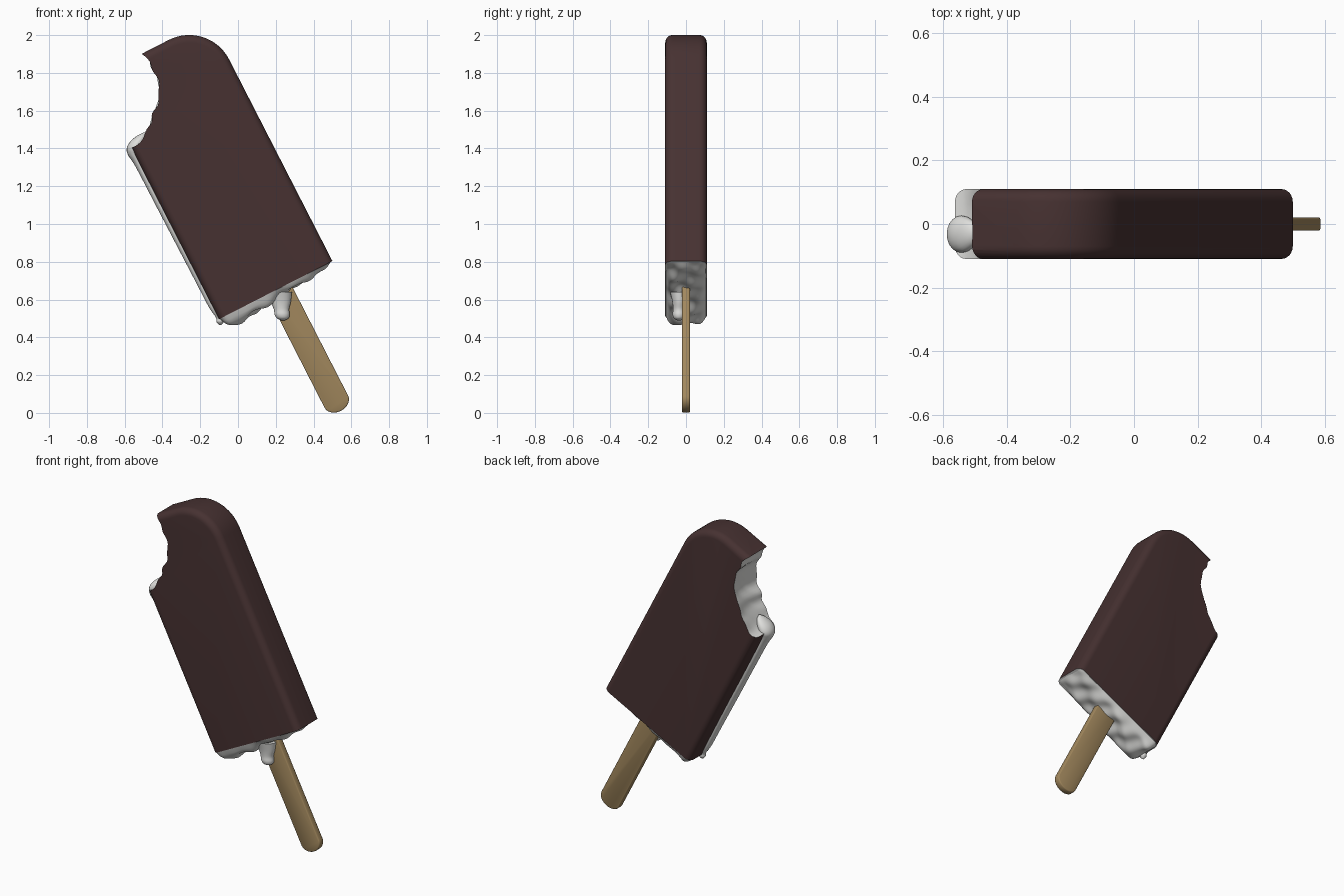
import bpy, bmesh, math
from mathutils import Vector

if "Cube" in bpy.data.objects:
    bpy.data.objects.remove(bpy.data.objects["Cube"])

CU, SU = 0.89, 0.456            # tilt of the whole bar
HW, HT, LEN, RAD, EDGE = 0.337, 0.11, 1.437, 0.237, 0.04


def world(u, y, v):
    """Bar coordinates (across, depth, along) to world."""
    return Vector((0.2 + CU * u - SU * v, y, 0.65 + SU * u + CU * v))


def material(name, rgb):
    m = bpy.data.materials.new(name)
    m.diffuse_color = (*rgb, 1)
    m.use_nodes = True
    m.node_tree.nodes["Principled BSDF"].inputs["Base Color"].default_value = m.diffuse_color
    return m


CHOC = material("dark chocolate", (0.062, 0.031, 0.031))
CREAM = material("vanilla white", (0.74, 0.74, 0.72))
WOOD = material("wood", (0.36, 0.245, 0.11))


def finish(bm, name, mats, angle=40):
    bmesh.ops.recalc_face_normals(bm, faces=bm.faces)
    me = bpy.data.meshes.new(name)
    bm.to_mesh(me)
    bm.free()
    ob = bpy.data.objects.new(name, me)
    bpy.context.collection.objects.link(ob)
    for m in mats:
        me.materials.append(m)
    smooth(ob, angle)
    return ob


def smooth(ob, angle):
    bpy.ops.object.select_all(action='DESELECT')
    ob.select_set(True)
    bpy.context.view_layer.objects.active = ob
    bpy.ops.object.shade_smooth_by_angle(angle=math.radians(angle))


def loft(rings):
    """Closed solid through rings with equal point counts."""
    bm = bmesh.new()
    vr = [[bm.verts.new(p) for p in r] for r in rings]
    n = len(vr[0])
    for a, b in zip(vr, vr[1:]):
        for i in range(n):
            bm.faces.new((a[i], a[(i + 1) % n], b[(i + 1) % n], b[i]))
    bm.faces.new(vr[0])
    bm.faces.new(vr[-1][::-1])
    return bm


def spline(pts, steps):
    """Catmull-Rom curve through tuples of any size."""
    p = [pts[0]] + list(pts) + [pts[-1]]
    out = []
    for i in range(1, len(p) - 2):
        for s in range(steps):
            t = s / steps
            out.append(tuple(
                0.5 * (2 * b + (c - a) * t + (2 * a - 5 * b + 4 * c - d) * t * t
                       + (3 * b - a - 3 * c + d) * t ** 3)
                for a, b, c, d in zip(p[i - 1], p[i], p[i + 1], p[i + 2])))
    return out + [tuple(pts[-1])]


# Chocolate coating: arched slab with rounded front and back edges
def bar_ring(d, y):
    w, r = HW - d, RAD - d
    pts = [(-w, 0), (w, 0)]
    for side in (1, -1):
        for k in range(17):
            a = math.radians(90 * k / 16 if side == 1 else 90 + 90 * k / 16)
            pts.append((side * (HW - RAD) + r * math.cos(a), LEN - RAD + r * math.sin(a)))
    return [world(u, y, v) for u, v in pts]


arc = [math.radians(90 * k / 6) for k in range(7)]
half = [(EDGE * (1 - math.sin(a)), -HT + EDGE * (1 - math.cos(a))) for a in arc]
rings = half + [(d, -y) for d, y in reversed(half)]
coating = finish(loft([bar_ring(d, y) for d, y in rings]), "chocolate_coating", [CHOC, CREAM])

# Bite: scalloped cutter whose faces carry the white slot
bite = spline([(-0.57, 1.933), (-0.51, 1.90), (-0.47, 1.865), (-0.457, 1.82), (-0.427, 1.775),
               (-0.419, 1.71), (-0.424, 1.64), (-0.452, 1.585), (-0.462, 1.535),
               (-0.488, 1.49), (-0.52, 1.43), (-0.57, 1.40), (-0.65, 1.375)], 4)


def bite_ring(y):
    deep = 0.012 * max(0, 1 - (y / HT) ** 2)
    pts = []
    for i, (x, z) in enumerate(bite):
        k = math.sin(math.pi * i / (len(bite) - 1))
        off = k * (deep + 0.005 * math.sin(i * 0.9 + y * 45) * math.cos(y * 30))
        pts.append(Vector((x + off, y, z)))
    return pts + [Vector((-0.95, y, 1.4)), Vector((-0.95, y, 1.95))]


cutter = finish(loft([bite_ring(-0.16 + 0.02 * k) for k in range(17)]), "bite_cutter", [CHOC, CREAM])
cutter.hide_render = True
for f in cutter.data.polygons:
    f.material_index = 1
mod = coating.modifiers.new("bite", 'BOOLEAN')
mod.operation = 'DIFFERENCE'
mod.solver = 'EXACT'
mod.object = cutter
bpy.context.view_layer.objects.active = coating
bpy.ops.object.modifier_apply(modifier=mod.name)
bpy.data.objects.remove(cutter)
# bottom opening is white too
down = Vector((SU, 0, -CU))
for f in coating.data.polygons:
    if f.normal.dot(down) > 0.99 and f.center.z < 0.9:
        f.material_index = 1
smooth(coating, 35)

# Melting underside: bumpy sheet sagging out of the bottom opening
NU, NY = 60, 22
bm = bmesh.new()
grid = []
for i in range(NU + 1):
    s = -1 + 2 * i / NU
    u = s * (HW - 0.003)
    over = max(0, abs(u) - (HW - EDGE))
    ymax = HT - EDGE + math.sqrt(EDGE ** 2 - over ** 2) - 0.002
    row = []
    for j in range(NY + 1):
        t = -1 + 2 * j / NY
        y = t * ymax
        fall = (1 - abs(s) ** 14) * (1 - abs(t) ** 6)
        bumps = 0.010 * math.sin(u * 38 + 1) * math.cos(y * 30 + u * 9) + 0.006 * math.sin(u * 23 - y * 50)
        depth = max(0.008, (0.047 - 0.10 * u) * (0.88 - 0.15 * t) + bumps)
        row.append(bm.verts.new(world(u, y, 0.003 - depth * fall)))
    grid.append(row)
for a, b in zip(grid, grid[1:]):
    for j in range(NY):
        bm.faces.new((a[j], a[j + 1], b[j + 1], b[j]))
under = finish(bm, "melting_underside", [CREAM], 80)
# make the open sheet face downwards
if sum((f.normal.dot(down) for f in under.data.polygons)) < 0:
    under.data.flip_normals()


# Drips: lofted horizontal ellipses given as x, y, z, radius x, radius y
def drip(name, pts):
    rings = []
    for x, y, z, rx, ry in spline(pts, 5):
        rings.append([Vector((x + rx * math.cos(a), y + ry * math.sin(a), z))
                      for a in (2 * math.pi * k / 20 for k in range(20))])
    return finish(loft(rings), name, [CREAM], 80)


drip("stick_drip", [(0.215, -0.035, 0.64, 0.07, 0.05), (0.225, -0.035, 0.59, 0.055, 0.038),
                    (0.230, -0.036, 0.55, 0.041, 0.033), (0.234, -0.037, 0.52, 0.040, 0.034),
                    (0.237, -0.037, 0.50, 0.030, 0.026), (0.238, -0.037, 0.488, 0.004, 0.004)])


def edge_x(z):
    return -0.10 - 0.522 * (z - 0.5)


run = [(-0.495, -0.03, 1.485, 0.004, 0.005), (-0.512, -0.03, 1.465, 0.025, 0.035),
       (-0.532, -0.032, 1.435, 0.040, 0.054), (-0.546, -0.032, 1.40, 0.043, 0.058),
       (-0.545, -0.032, 1.365, 0.037, 0.048)]
run += [(edge_x(z) + 0.005, -0.03, z, 0.028, w)
        for z, w in ((1.30, 0.040), (1.1, 0.036), (0.9, 0.037), (0.7, 0.033), (0.56, 0.028))]
run += [(-0.098, -0.03, 0.505, 0.019, 0.021), (-0.095, -0.03, 0.482, 0.019, 0.020),
        (-0.094, -0.03, 0.464, 0.003, 0.003)]
drip("side_drip", run)

# Wooden stick: rounded paddle with softened edges
def stick_ring(d, y):
    pts = [(0.07 - d, 0.15), (-0.07 + d, 0.15)]
    for k in range(21):
        a = math.pi + math.pi * k / 20
        pts.append(((0.07 - d) * math.cos(a), -0.671 + (0.055 - d) * math.sin(a)))
    return [world(0.016 + u, y, v) for u, v in pts]


side = [(0.006, -0.021), (0.002, -0.019), (0, -0.015)]
finish(loft([stick_ring(d, y) for d, y in side + [(d, -y) for d, y in reversed(side)]]),
       "wooden_stick", [WOOD], 40)
